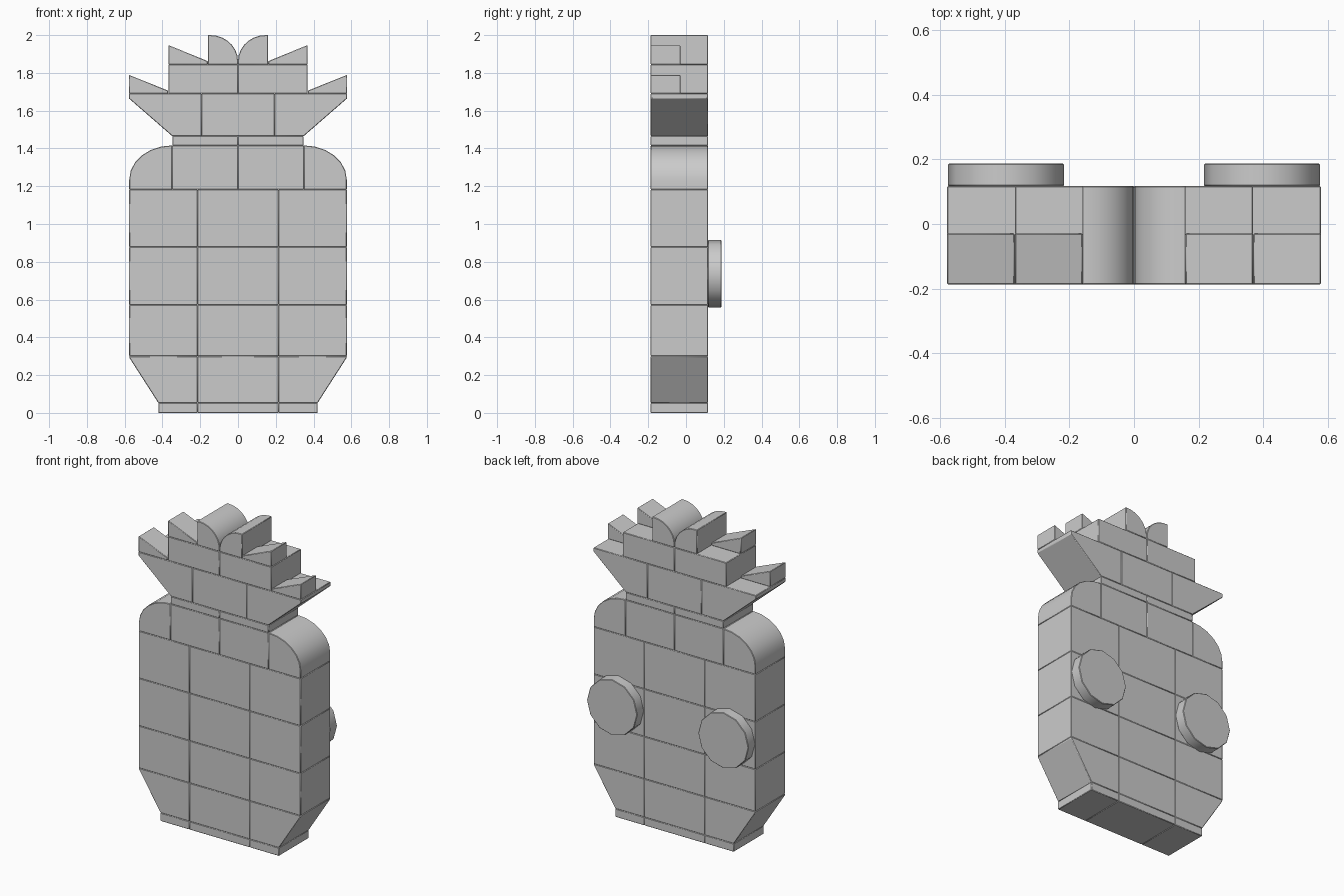
import bpy, bmesh
from math import sin, cos, pi, radians

if "Cube" in bpy.data.objects:
    bpy.data.objects.remove(bpy.data.objects["Cube"])

FRONT, BACK, MID = -0.187, 0.117, -0.03
BEVEL = 0.003


def finish(name, bm):
    """Turn a bmesh into an object with crisp, slightly chamfered edges."""
    bmesh.ops.recalc_face_normals(bm, faces=bm.faces)
    mesh = bpy.data.meshes.new(name)
    bm.to_mesh(mesh)
    bm.free()
    ob = bpy.data.objects.new(name, mesh)
    bpy.context.collection.objects.link(ob)
    mod = ob.modifiers.new("chamfer", 'BEVEL')
    mod.width, mod.segments = BEVEL, 1
    mod.limit_method, mod.angle_limit = 'ANGLE', radians(32)
    bpy.ops.object.select_all(action='DESELECT')
    ob.select_set(True)
    bpy.context.view_layer.objects.active = ob
    bpy.ops.object.shade_smooth_by_angle(angle=radians(32))
    return ob


def block(name, profile, y0=FRONT, y1=BACK):
    """Extrude an x-z profile through the depth."""
    bm = bmesh.new()
    face = bm.faces.new([bm.verts.new((x, y0, z)) for x, z in profile])
    ext = bmesh.ops.extrude_face_region(bm, geom=[face])
    verts = [v for v in ext['geom'] if isinstance(v, bmesh.types.BMVert)]
    bmesh.ops.translate(bm, verts=verts, vec=(0, y1 - y0, 0))
    return finish(name, bm)


def pair(name, profile, **kw):
    """Matching right and left blocks."""
    block(name + "_right", profile, **kw)
    block(name + "_left", [(-x, z) for x, z in profile], **kw)


def rect(x0, x1, z0, z1):
    return [(x0, z0), (x1, z0), (x1, z1), (x0, z1)]


def arc(cx, cz, rx, rz, a0, a1, n):
    return [(cx + rx * cos(radians(a0 + (a1 - a0) * i / n)),
             cz + rz * sin(radians(a0 + (a1 - a0) * i / n))) for i in range(n + 1)]


W, C = 0.576, 0.215   # half width of the body, half width of the centre column

# Base plates and tapered bottom row
block("base_plate_centre", rect(-C, C, 0, 0.053))
pair("base_plate", rect(C, 0.422, 0, 0.053))
block("bottom_brick_centre", rect(-C, C, 0.053, 0.3))
pair("bottom_slope", [(C, 0.053), (0.422, 0.053), (W, 0.293), (W, 0.3), (C, 0.3)])

# Straight body rows
levels = [0.3, 0.572, 0.878, 1.182]
for i, (z0, z1) in enumerate(zip(levels, levels[1:])):
    block(f"body_brick_centre_{i}", rect(-C, C, z0, z1))
    pair(f"body_brick_{i}", rect(C, W, z0, z1))

# Rounded shoulder row
pair("shoulder_brick", rect(0, 0.349, 1.182, 1.416))
pair("shoulder_curve", [(0.349, 1.182), (W, 1.182)]
     + arc(0.349, 1.235, W - 0.349, 0.181, 0, 90, 6))

# Neck and flared leaf rows
pair("neck_plate", rect(0, 0.348, 1.416, 1.465))
block("leaf_brick_centre", rect(-0.193, 0.193, 1.465, 1.69))
pair("leaf_flare", [(0.193, 1.465), (0.348, 1.465), (0.578, 1.665),
                    (0.578, 1.69), (0.193, 1.69)])
pair("upper_leaf_brick", rect(0, 0.368, 1.69, 1.845))

# Small wedge leaves on the front half
pair("lower_leaf_wedge", [(0.37, 1.69), (0.578, 1.69), (0.578, 1.79), (0.37, 1.706)], y1=MID)
pair("upper_leaf_wedge", [(0.16, 1.845), (0.368, 1.845), (0.368, 1.947), (0.16, 1.862)], y1=MID)

# Quarter-round leaf tips
pair("leaf_tip", [(0, 1.845), (0.16, 1.845), (0.16, 2.0)]
     + arc(0.146, 1.862, 0.146, 0.138, 90, 180, 7))

# Round studs on the back
for side, s in (("right", 1), ("left", -1)):
    bm = bmesh.new()
    ring = [bm.verts.new((s * 0.396 + 0.179 * cos(i * pi / 6), BACK,
                          0.737 + 0.179 * sin(i * pi / 6))) for i in range(12)]
    face = bm.faces.new(ring)
    ext = bmesh.ops.extrude_face_region(bm, geom=[face])
    bmesh.ops.translate(bm, vec=(0, 0.187 - BACK, 0),
                        verts=[v for v in ext['geom'] if isinstance(v, bmesh.types.BMVert)])
    finish("back_disc_" + side, bm)
